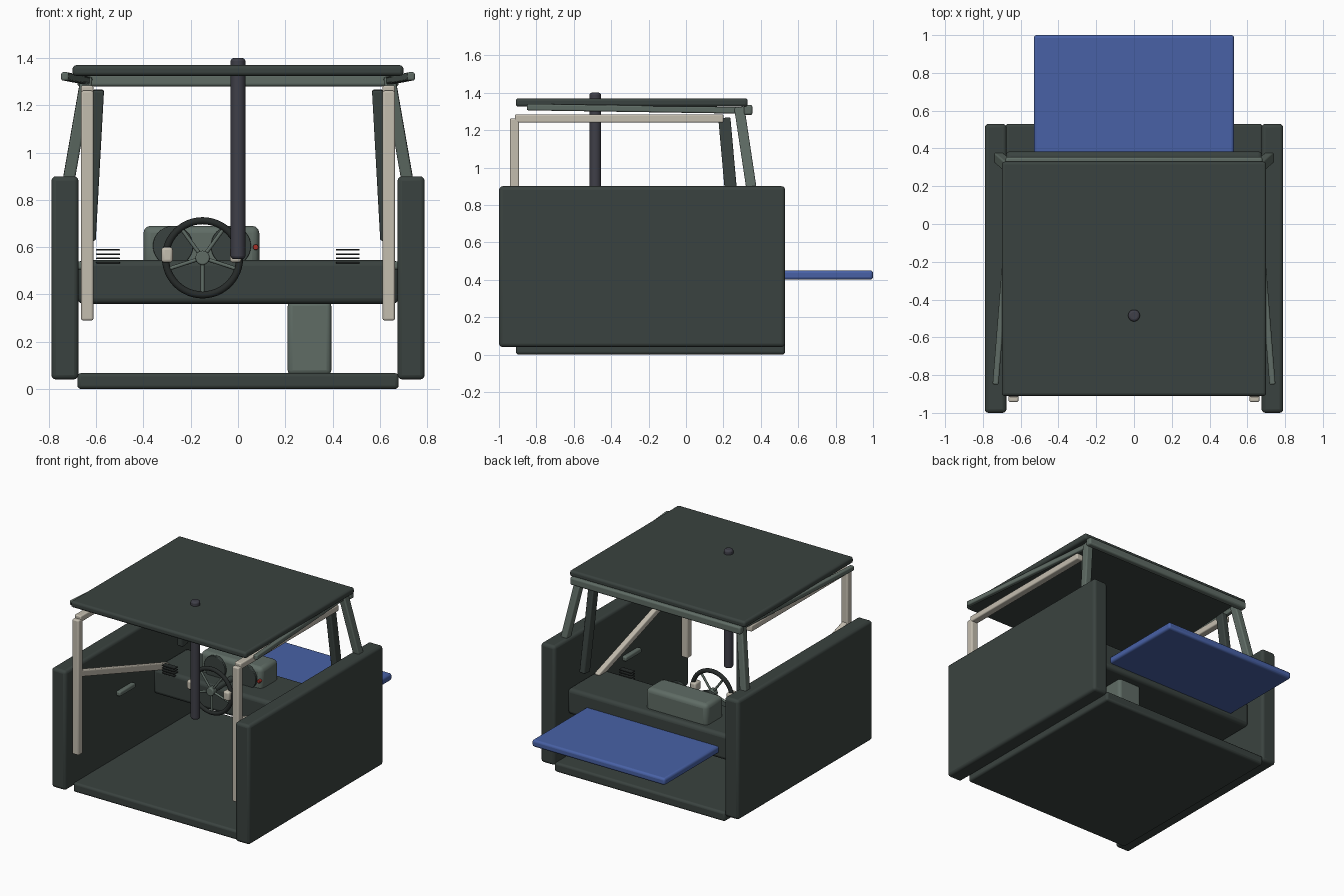
import bpy, math
from mathutils import Vector

if "Cube" in bpy.data.objects:
    bpy.data.objects.remove(bpy.data.objects["Cube"])


def mat(name, c):
    m = bpy.data.materials.new(name)
    m.diffuse_color = (*c, 1)
    m.use_nodes = True
    m.node_tree.nodes["Principled BSDF"].inputs["Base Color"].default_value = m.diffuse_color
    return m


DARK = mat("dark_green", (0.042, 0.055, 0.05))
LIGHT = mat("grey_green", (0.115, 0.15, 0.13))
BEIGE = mat("beige", (0.55, 0.51, 0.43))
BLUE = mat("blue", (0.065, 0.12, 0.38))
ROD = mat("charcoal", (0.05, 0.05, 0.065))
BLACK = mat("black", (0.02, 0.024, 0.023))
RED = mat("red", (0.4, 0.03, 0.02))


def finish(o, name, m, bevel=0):
    o.name = name
    o.data.materials.append(m)
    if bevel:
        b = o.modifiers.new("bevel", 'BEVEL')
        b.width, b.segments = bevel, 3
    bpy.ops.object.shade_smooth_by_angle(angle=math.radians(35))
    return o


def box(name, lo, hi, m, bevel=0.012):
    lo, hi = Vector(lo), Vector(hi)
    bpy.ops.mesh.primitive_cube_add(size=1, location=(lo + hi) / 2)
    o = bpy.context.object
    o.scale = hi - lo
    bpy.ops.object.transform_apply(location=False, rotation=False, scale=True)
    return finish(o, name, m, bevel)


def bar(name, a, b, w, d, m, bevel=0.008):
    """Rectangular bar from a to b, w across x and d across the other direction."""
    a, b = Vector(a), Vector(b)
    z = (b - a).normalized()
    x = (Vector((1, 0, 0)) - z * z.x).normalized()
    y = z.cross(x)
    bpy.ops.mesh.primitive_cube_add(size=1)
    o = bpy.context.object
    for v in o.data.vertices:
        p = v.co.copy()
        v.co = (a + b) / 2 + x * p.x * w + y * p.y * d + z * p.z * (b - a).length
    return finish(o, name, m, bevel)


def rod(name, a, b, r, m, bevel=0, sides=32):
    a, b = Vector(a), Vector(b)
    bpy.ops.mesh.primitive_cylinder_add(vertices=sides, radius=r, depth=(b - a).length, location=(a + b) / 2)
    o = bpy.context.object
    o.rotation_euler = (b - a).to_track_quat('Z', 'Y').to_euler()
    return finish(o, name, m, bevel)


# body panels
box("floor", (-.68, -.91, 0), (.68, .53, .067), DARK, .015)
box("roof", (-.70, -.91, 1.325), (.70, .33, 1.37), DARK, .015)
box("hood", (-.53, .37, .40), (.53, 1.0, .45), BLUE, .015)
box("dashboard", (-.68, 0, .36), (.68, .385, .545), DARK, .025)
box("footwell_box", (.21, .10, .06), (.395, .32, .37), LIGHT, .02)

for s, side in ((-1, "left"), (1, "right")):
    # doors and their inside handles
    xs = sorted((.675 * s, .79 * s))
    box(side + "_door", (xs[0], -1, .04), (xs[1], .53, .90), DARK, .02)
    xs = sorted((.645 * s, .68 * s))
    box(side + "_door_handle", (xs[0], -.42, .505), (xs[1], -.24, .54), LIGHT, .01)
    # beige frame: post, top rail and sloping brace
    x = .638 * s
    bar(side + "_post", (x, -.917, .29), (x, -.917, 1.262), .052, .05, BEIGE)
    bar(side + "_top_rail", (x, -.915, 1.262), (x, .20, 1.262), .052, .045, BEIGE)
    bar(side + "_brace", (x, -.915, .87), (x, .10, .535), .04, .045, BEIGE)
    # windscreen pillars and roof edge rails
    bar(side + "_inner_pillar", (.59 * s, .205, 1.265), (.625 * s, .262, .63), .046, .065, DARK)
    bar(side + "_outer_pillar", (.64 * s, .285, 1.32), (.745 * s, .375, .72), .05, .055, LIGHT)
    bar(side + "_roof_edge", (.733 * s, -.85, 1.323), (.64 * s, .32, 1.305), .032, .035, LIGHT)

bar("windscreen_header", (-.67, .315, 1.305), (.67, .315, 1.305), .05, .05, LIGHT)
bpy.data.objects.remove(bpy.context.object)
box("windscreen_header", (-.68, .31, 1.28), (.68, .355, 1.335), LIGHT, .012)

# centre rod hanging through the roof
rod("centre_rod", (0, -.485, .55), (0, -.485, 1.40), .031, ROD, .012)

# instrument cluster with gauges and button
box("instrument_cluster", (-.40, .14, .50), (.09, .335, .69), LIGHT, .03)
for i, x in enumerate((-.275, -.03)):
    rod("gauge_%d" % i, (x, .15, .605), (x, .125, .605), .085, DARK, .004)
rod("button", (.075, .15, .60), (.075, .125, .60), .012, RED, .003, 16)

# air vents
for x in (-.55, .465):
    for i in range(4):
        z = .531 + i * .018
        box("vent_slat", (x - .05, -.012, z), (x + .05, .03, z + .007), BLACK, .002)

# steering wheel, hub, spokes and column
C = Vector((-.15, -.085, .555))
bpy.ops.mesh.primitive_torus_add(major_radius=.157, minor_radius=.015, major_segments=48,
                                 minor_segments=12, location=C, rotation=(math.pi / 2, 0, 0))
finish(bpy.context.object, "steering_wheel_rim", BLACK)
rod("steering_hub", C - Vector((0, .025, 0)), C + Vector((0, .02, 0)), .03, LIGHT, .006)
rod("steering_column", C, (-.15, .16, .555), .02, DARK)
for i in range(5):
    a = math.radians(-90 + 72 * i)
    rod("spoke", C, C + Vector((math.cos(a), 0, math.sin(a))) * .155, .008, LIGHT, 0, 12)
for x in (-.30, -.01):
    box("wheel_grip", (x - .024, -.125, .535), (x + .024, -.06, .60), BEIGE, .012)
